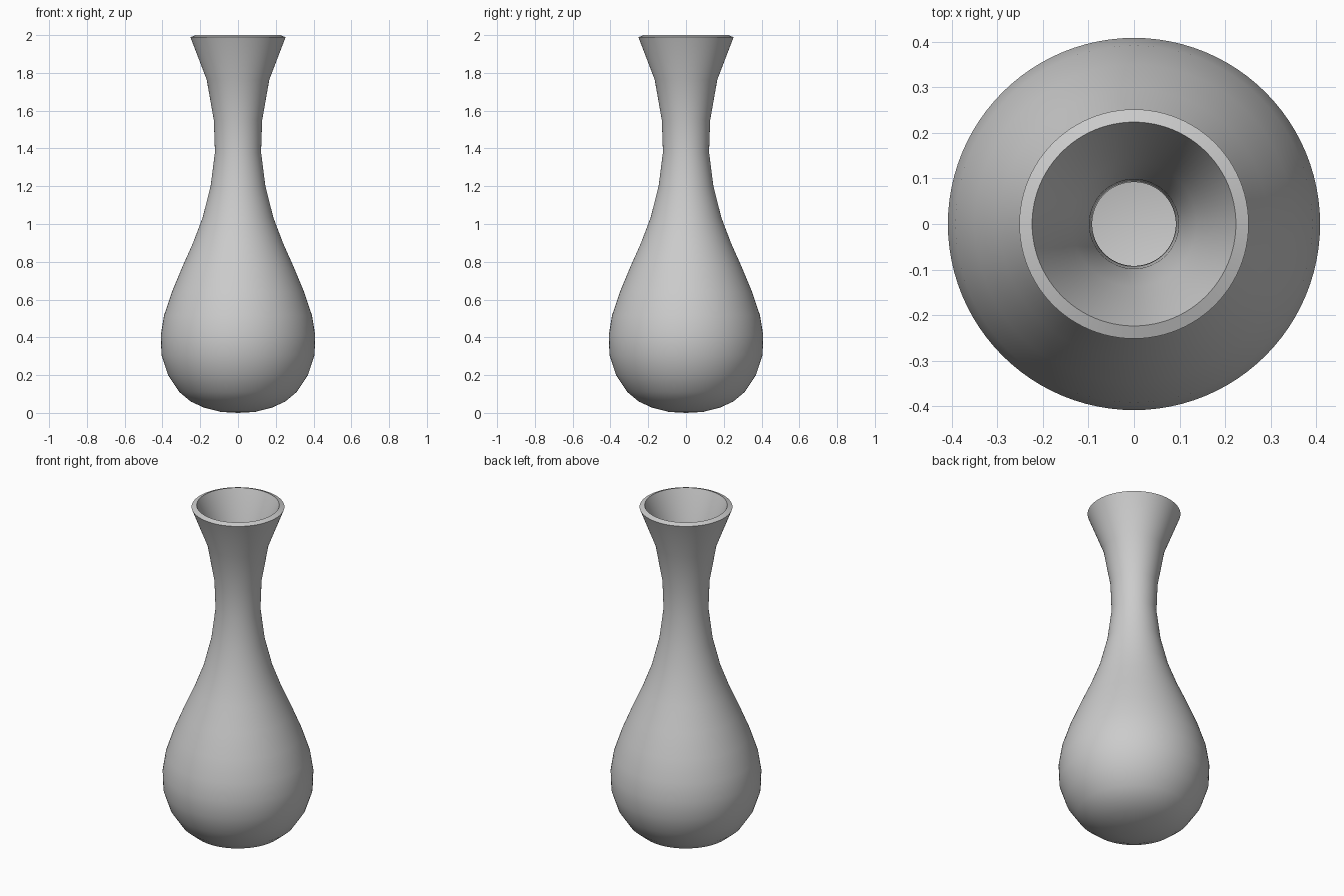
import bpy, bmesh, math
from mathutils import Vector

if "Cube" in bpy.data.objects:
    bpy.data.objects.remove(bpy.data.objects["Cube"])

SIDES = 96
WALL = 0.03

# Outer profile (radius, height), from the base centre up to the lip
outer = [Vector(p) for p in (
    (0, 0), (0.09, 0.005), (0.18, 0.028), (0.25, 0.06), (0.31, 0.11), (0.37, 0.2),
    (0.405, 0.305), (0.409, 0.41), (0.392, 0.515), (0.35, 0.64), (0.296, 0.77),
    (0.238, 0.9), (0.187, 1.035), (0.145, 1.2), (0.122, 1.38), (0.128, 1.55),
    (0.166, 1.765), (0.252, 1.989))]

# Inner profile: the outer one offset along its normals
inner = []
for i, p in enumerate(outer):
    t = (outer[min(i + 1, len(outer) - 1)] - outer[max(i - 1, 0)]).normalized()
    q = p + WALL * Vector((-t.y, t.x))
    if i == 0:
        q = Vector((0, WALL))
    inner.append(q)

# Spin the closed wall profile around z
bm = bmesh.new()
verts = [bm.verts.new((p.x, 0, p.y)) for p in outer + inner[::-1]]
edges = [bm.edges.new(pair) for pair in zip(verts, verts[1:])]
bmesh.ops.spin(bm, geom=verts + edges, axis=(0, 0, 1), cent=(0, 0, 0),
               angle=2 * math.pi, steps=SIDES)
bmesh.ops.remove_doubles(bm, verts=bm.verts, dist=0.0005)
bmesh.ops.recalc_face_normals(bm, faces=bm.faces)
mesh = bpy.data.meshes.new("vase")
bm.to_mesh(mesh)
bm.free()

vase = bpy.data.objects.new("vase", mesh)
bpy.context.collection.objects.link(vase)
bpy.context.view_layer.objects.active = vase
vase.select_set(True)
bpy.ops.object.shade_smooth_by_angle(angle=math.radians(40))
